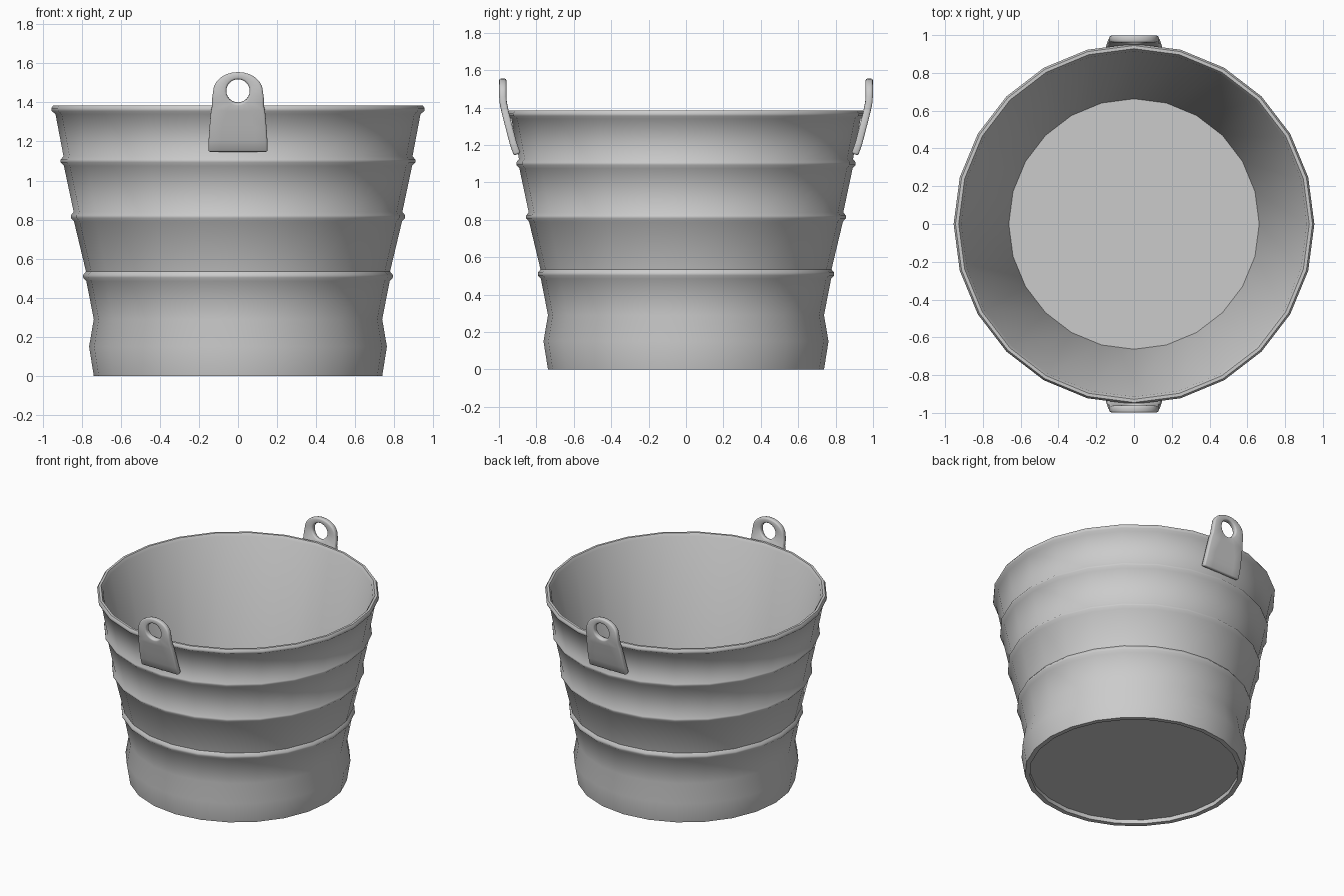
import bpy, bmesh
from math import sin, cos, tan, pi, radians

if "Cube" in bpy.data.objects:
    bpy.data.objects.remove(bpy.data.objects["Cube"])

SIDES = 24


def finish(name, bm, angle):
    bmesh.ops.remove_doubles(bm, verts=bm.verts, dist=0.0005)
    bmesh.ops.recalc_face_normals(bm, faces=bm.faces)
    me = bpy.data.meshes.new(name)
    bm.to_mesh(me)
    bm.free()
    ob = bpy.data.objects.new(name, me)
    bpy.context.collection.objects.link(ob)
    bpy.ops.object.select_all(action='DESELECT')
    ob.select_set(True)
    bpy.context.view_layer.objects.active = ob
    bpy.ops.object.shade_smooth_by_angle(angle=radians(angle))
    return ob


# Bucket shell: underside, ribbed outer wall, rolled rim, smooth inner cone, floor
profile = [(0.705, 0.03), (0.705, 0.0), (0.738, 0.0), (0.762, 0.15), (0.738, 0.29)]
for r, z in ((0.792, 0.51), (0.855, 0.815), (0.907, 1.10)):
    profile += [(r - 0.016, z - 0.025), (r, z - 0.007), (r, z + 0.007), (r - 0.014, z + 0.025)]
profile += [(0.934, 1.34), (0.953, 1.355), (0.955, 1.37), (0.945, 1.385),
            (0.928, 1.385), (0.915, 1.365), (0.663, 0.05)]

bm = bmesh.new()
rings = [[bm.verts.new((r * cos(2 * pi * i / SIDES), r * sin(2 * pi * i / SIDES), z))
          for i in range(SIDES)] for r, z in profile]
for a, b in zip(rings, rings[1:]):
    for i in range(SIDES):
        j = (i + 1) % SIDES
        bm.faces.new((a[i], a[j], b[j], b[i]))
bm.faces.new(rings[0])
bm.faces.new(rings[-1])
finish("bucket", bm, 50)

# Handle lugs: bent plate with a round eye, mirrored to the back
bend = [(1.15, 0.903), (1.21, 0.924), (1.36, 0.963), (1.42, 0.977), (1.46, 0.98), (1.56, 0.98)]


def plate_y(z):
    for (z0, y0), (z1, y1) in zip(bend, bend[1:]):
        if z <= z1:
            return -(y0 + (y1 - y0) * (z - z0) / (z1 - z0))
    return -bend[-1][1]


bm = bmesh.new()


def point(x, z):
    return bm.verts.new((x, plate_y(z), z))


N, EYE_Z, HOLE, NECK_Z, NECK_W = 24, 1.458, 0.06, 1.36, 0.138
outer, inner = [], []
for i in range(N):
    a = 2 * pi * i / N
    c, s = cos(a), sin(a)
    if s >= -0.01:
        x, z = 0.127 * c, EYE_Z + 0.097 * s
    else:
        k = min((EYE_Z - NECK_Z) / -s, 0.132 / max(abs(c), 1e-6))
        x, z = k * c, EYE_Z + k * s
    outer.append(point(x, z))
    inner.append(point(HOLE * c, EYE_Z + HOLE * s))
for i in range(N):
    j = (i + 1) % N
    bm.faces.new((outer[i], outer[j], inner[j], inner[i]))

# Lower plate continues from the flat edge under the eye
row = sorted((v for v in outer if abs(v.co.z - NECK_Z) < 0.001), key=lambda v: v.co.x)
base_w = row[-1].co.x
fracs = [v.co.x / base_w for v in row]
side = {-1: row[0], 1: row[-1]}
# widest neck points just above the flat edge are pulled in line with the plate sides
for sgn, v in side.items():
    v.co.x = sgn * NECK_W
for w, z in ((0.146, 1.27), (0.15, 1.21), (0.152, 1.15)):
    new = [point(f * w, z) for f in fracs]
    for k in range(len(row) - 1):
        bm.faces.new((row[k], row[k + 1], new[k + 1], new[k]))
    row = new
lug = finish("handle_lugs", bm, 50)

solid = lug.modifiers.new("thickness", 'SOLIDIFY')
solid.thickness = 0.038
solid.offset = 0
bev = lug.modifiers.new("soft_edges", 'BEVEL')
bev.width = 0.01
bev.segments = 2
bev.limit_method = 'ANGLE'
bev.angle_limit = radians(50)
mir = lug.modifiers.new("both_sides", 'MIRROR')
mir.use_axis = (False, True, False)
